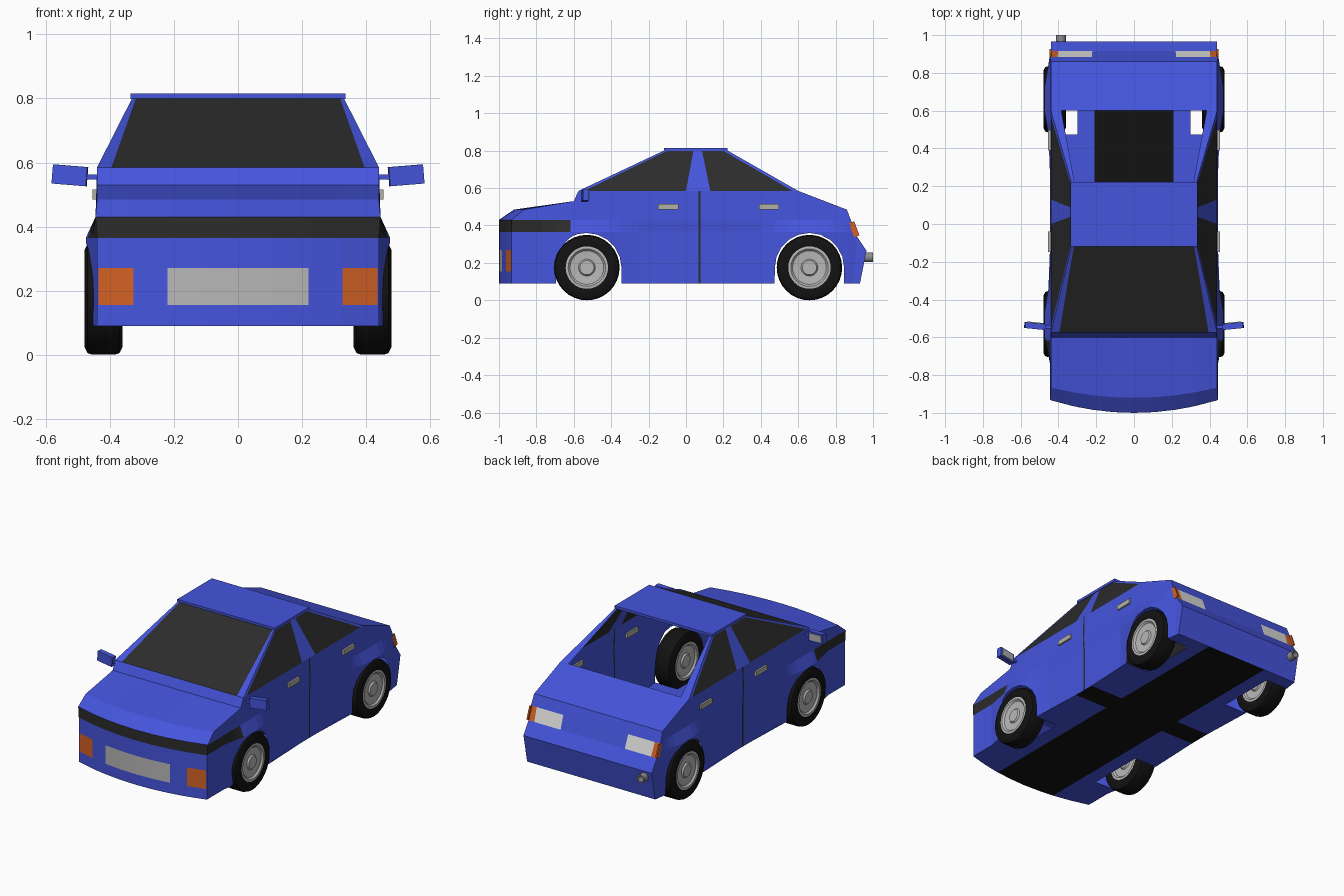
import bpy, bmesh, math
from mathutils import Matrix, Vector, Euler

if "Cube" in bpy.data.objects:
    bpy.data.objects.remove(bpy.data.objects["Cube"], do_unlink=True)


def material(name, r, g, b):
    m = bpy.data.materials.new(name)
    m.use_nodes = True
    m.diffuse_color = (r, g, b, 1)
    m.node_tree.nodes["Principled BSDF"].inputs["Base Color"].default_value = (r, g, b, 1)
    return m


PAINT, DARK, BLACK, GREY, ORANGE, WHITE, HANDLE, METAL = range(8)
MATS = [material("blue paint", .06, .09, .72), material("dark glass and trim", .025, .025, .025),
        material("black rubber", .006, .006, .006), material("light grey", .48, .48, .48),
        material("orange lamp", .65, .12, .018), material("white lamp", .72, .72, .70),
        material("door handle grey", .45, .44, .37), material("exhaust metal", .27, .27, .27)]

WHEELS = (-.53, .66)
AXLE_Z, ARCH = .175, .185
OUTLINE = [(-1, .43), (-.92, .485), (-.6, .53), (-.575, .585), (.6, .585),
           (.86, .485), (.885, .42), (.915, .34), (.965, .265)]


def clamp(v):
    return max(0, min(1, v))


def lerp(table, t):
    for (a, p), (b, q) in zip(table, table[1:]):
        if t <= b:
            return p + (q - p) * (t - a) / (b - a)
    return table[-1][1]


def half_width(y, z):
    # Body flares out around the wheels
    flare = max(clamp(1.3 - abs(y - w) / .2) for w in WHEELS)
    return lerp([(0, .44 + .035 * flare), (.365, .44 + .035 * flare), (.43, .445), (.48, .44)], z)


def shape(x, y, z):
    # Bowed nose and undercut tail
    y += .07 * (x / .45) ** 2 * clamp((-.6 - y) / .4)
    if z < .265:
        y -= .035 * (.265 - z) / .175 * clamp((y - .86) / .1)
    return Vector((x, y, z))


def finish(bm, name, mirror=False, smooth=False):
    me = bpy.data.meshes.new(name)
    bm.to_mesh(me)
    bm.free()
    for m in MATS:
        me.materials.append(m)
    ob = bpy.data.objects.new(name, me)
    bpy.context.collection.objects.link(ob)
    if mirror:
        ob.modifiers.new("Mirror", 'MIRROR').use_clip = False
    if smooth:
        bpy.ops.object.select_all(action='DESELECT')
        ob.select_set(True)
        bpy.context.view_layer.objects.active = ob
        bpy.ops.object.shade_smooth_by_angle(angle=math.radians(35))
    return ob


def sheet(name, rows, rule, mirror=False, recess=None):
    """Grid of quads; rule(row, column) gives a colour, or None for an opening."""
    bm = bmesh.new()
    grid = [[bm.verts.new(p) for p in row] for row in rows]
    sunk = []
    for r in range(len(rows) - 1):
        for c in range(len(rows[0]) - 1):
            colour = rule(r, c)
            if colour is None:
                continue
            f = bm.faces.new((grid[r][c], grid[r][c + 1], grid[r + 1][c + 1], grid[r + 1][c]))
            f.material_index = colour
            if recess and recess(r, c):
                sunk.append(f)
    if sunk:
        bmesh.ops.inset_individual(bm, faces=sunk, thickness=.018, depth=-.01)
        for f in sunk:
            f.material_index = ORANGE
    bmesh.ops.remove_doubles(bm, verts=bm.verts, dist=.0002)
    return finish(bm, name, mirror)


def box(name, centre, size, colour, rot=(0, 0, 0), mirror=False):
    bm = bmesh.new()
    bmesh.ops.create_cube(bm, size=1, matrix=Matrix.LocRotScale(
        Vector(centre), Euler(rot), Vector(size)))
    for f in bm.faces:
        f.material_index = colour
    return finish(bm, name, mirror)


def lathe(name, profile, centre, axis, colour, steps=32, mirror=False):
    """Spin (along axis, radius) points about the x or y axis."""
    bm = bmesh.new()
    rings = []
    for a, r in profile:
        ring = []
        for i in range(steps):
            t = math.tau * i / steps
            u, v = r * math.cos(t), r * math.sin(t)
            off = Vector((a, u, v)) if axis == 'X' else Vector((u, a, v))
            ring.append(bm.verts.new(Vector(centre) + off))
        rings.append(ring)
    for p, q in zip(rings, rings[1:]):
        for i in range(steps):
            j = (i + 1) % steps
            bm.faces.new((p[i], p[j], q[j], q[i])).material_index = colour
    bmesh.ops.remove_doubles(bm, verts=bm.verts, dist=.0002)
    bmesh.ops.recalc_face_normals(bm, faces=bm.faces)
    return finish(bm, name, mirror, smooth=True)


def across(profile, fracs):
    return [[shape(f * half_width(y, z), y, z) for f in fracs] for y, z in profile]


# Side panels with wheel arches and a dark door gap
def sill(y):
    for w in WHEELS:
        if abs(y - w) <= ARCH + .0001:
            return AXLE_Z + math.sqrt(max(0, ARCH ** 2 - (y - w) ** 2))
    return .09


stations = {y for y, z in OUTLINE} | {-.8, -.62, -.25, -.1, .066, .078, .25, .4}
for w in WHEELS:
    stations |= {w - ARCH - .001, w + ARCH + .001}
    stations |= {w + ARCH * math.cos(math.pi * i / 10) for i in range(11)}
stations = sorted(stations)


def side_row(n):
    row = []
    for y in stations:
        top = lerp(OUTLINE, y)
        z = (sill(y), min(.365, top), min(.43, top), top)[n]
        row.append(shape(half_width(y, z), y, z))
    return row


def side_rule(r, c):
    y = (stations[c] + stations[c + 1]) / 2
    return DARK if (r == 1 and y < -.62) or .066 < y < .078 else PAINT


sheet("side_panel", [side_row(n) for n in range(4)], side_rule, mirror=True)

# Nose, grille band, number plate, recessed indicators and hood
fracs = [-1, -.99, -.74, -.5, -.25, 0, .25, .5, .74, .99, 1]
nose = [(-1, .09), (-1, .155), (-1, .27), (-1, .365)] + OUTLINE[:4]


def nose_rule(r, c):
    if r == 3:
        return DARK
    return GREY if r == 1 and 3 <= c <= 6 else PAINT


sheet("nose_and_hood", across(nose, fracs), nose_rule,
      recess=lambda r, c: r == 1 and c in (1, 8))

# Trunk lid, tail lamps and rear bumper
fracs = [-1, -.91, -.5, 0, .5, .91, 1]
lamp_colours = [ORANGE, WHITE, PAINT, PAINT, WHITE, ORANGE]
sheet("trunk_and_tail", across(OUTLINE[4:] + [(.965, .09)], fracs),
      lambda r, c: lamp_colours[c] if r == 2 else PAINT)
box("tail_lamp_side", (.442, .899, .38), (.009, .03, .08), ORANGE, (.36, 0, 0), True)

# Floor with a black centre strip, a cross strip and open wheel wells
floor_y = [-1, -.8, -.715, -.345, 0, .14, .475, .845, .965]
floor = []
for y in floor_y:
    edge = half_width(y, .09)
    floor.append([shape(x, y, .09) for x in (edge, .3, .21, 0, -.21, -.3, -edge)])


def floor_rule(r, c):
    if c in (0, 5) and r in (2, 6):
        return None
    return BLACK if c in (2, 3) or r == 4 else PAINT


sheet("floor", floor, floor_rule)

# Cabin: side windows with pillars, windshield, open rear frame, roof
BELT, EAVE = (.44, .585), (.33, .802)
belt_y = [-.575, -.545, 0, .13, .57, .6]
eave_y = [-.115, -.095, .04, .085, .195, .22]
sheet("cabin_side", [[(BELT[0], y, BELT[1]) for y in belt_y],
                     [(EAVE[0], y, EAVE[1]) for y in eave_y]],
      lambda r, c: DARK if c in (1, 3) else PAINT, mirror=True)


def frame_row(level, y, inner):
    return [(x, y, level[1]) for x in (-level[0], -inner, inner, level[0])]


sheet("windshield", [frame_row(BELT, -.575, .395), frame_row(EAVE, -.115, .318)],
      lambda r, c: DARK if c == 1 else PAINT)
sheet("rear_window_frame", [frame_row(EAVE, .22, .315), frame_row(BELT, .6, .385)],
      lambda r, c: None if c == 1 else PAINT)
box("roof", (0, .052, .807), (.67, .34, .016), PAINT)

# Door handles and wing mirrors
for name, y in (("front_door_handle", -.095), ("rear_door_handle", .443)):
    box(name, (.443, y, .5), (.022, .108, .03), HANDLE, mirror=True)
tilt = (0, -.08, .1)
box("mirror_arm", (.458, -.545, .555), (.05, .015, .016), PAINT, mirror=True)
box("mirror_housing", (.525, -.54, .56), (.108, .032, .06), PAINT, tilt, True)
box("mirror_glass", (.523, -.523, .56), (.085, .006, .042), GREY, tilt, True)

# Wheels: tyre, and a dished rim seen from both sides
tyre = [(-.055, .113), (-.06, .15), (-.05, .17), (-.035, .175),
        (.035, .175), (.05, .17), (.06, .15), (.055, .113)]
half_rim = [(.055, .114), (.056, .1), (.046, .09), (.043, .045), (.052, .038), (.052, 0)]
rim = half_rim[::-1] + [(-a, r) for a, r in half_rim]
for name, y in zip(("front", "rear"), WHEELS):
    lathe(name + "_tyre", tyre, (.42, y, AXLE_Z), 'X', BLACK, mirror=True)
    lathe(name + "_rim", rim, (.42, y, AXLE_Z), 'X', GREY, mirror=True)

# Exhaust pipe
lathe("exhaust", [(-.08, .026), (0, .026), (0, .018), (-.05, .018), (-.05, 0)],
      (-.387, 1, .23), 'Y', METAL, 16)
